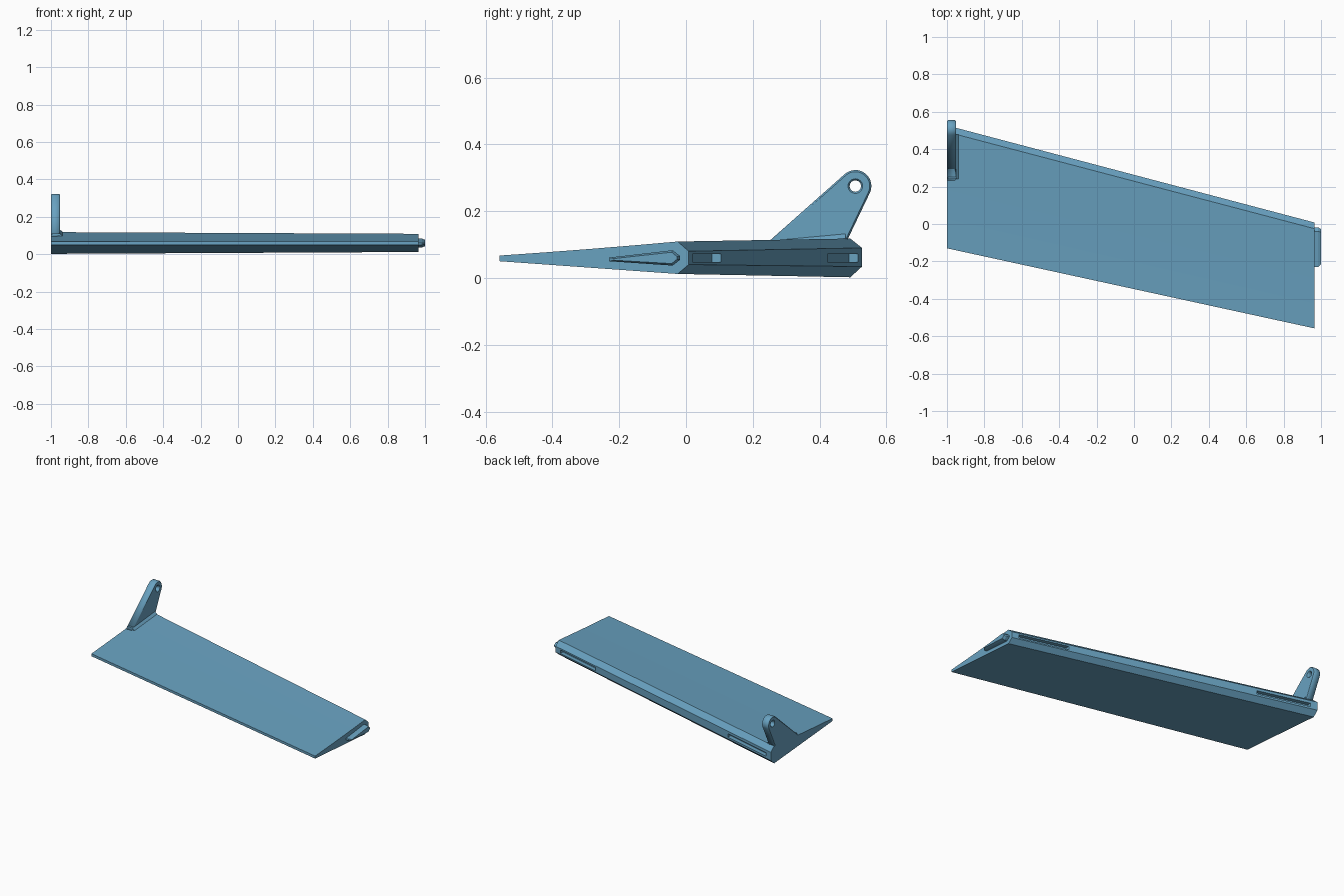
import bpy, bmesh, math
from mathutils import Matrix

if "Cube" in bpy.data.objects:
    bpy.data.objects.remove(bpy.data.objects["Cube"])

blue = bpy.data.materials.new("steel blue")
blue.diffuse_color = (0.14, 0.36, 0.53, 1)
blue.use_nodes = True
blue.node_tree.nodes["Principled BSDF"].inputs["Base Color"].default_value = blue.diffuse_color


def loft(name, *rings):
    """Closed solid through matching rings of 3D points."""
    bm = bmesh.new()
    loops = [[bm.verts.new(p) for p in ring] for ring in rings]
    n = len(loops[0])
    for a, b in zip(loops, loops[1:]):
        for i in range(n):
            bm.faces.new((a[i], a[(i + 1) % n], b[(i + 1) % n], b[i]))
    bm.faces.new(loops[0])
    bm.faces.new(loops[-1])
    bmesh.ops.recalc_face_normals(bm, faces=bm.faces)
    me = bpy.data.meshes.new(name)
    bm.to_mesh(me)
    bm.free()
    me.materials.append(blue)
    ob = bpy.data.objects.new(name, me)
    bpy.context.collection.objects.link(ob)
    return ob


def section(x, tail, crest, nose, top, bottom, nose_lo, nose_hi):
    """Wing section: thin tail, thick crest, blunt chamfered nose."""
    tz0, tz1 = 0.050, 0.067
    pts = [(tail, tz1)]
    for t in (0.25, 0.5, 0.75):          # slightly hollow top skin
        pts.append((tail + t * (crest - tail),
                    tz1 + t * (top - tz1) - 0.006 * t * (1 - t)))
    pts += [(crest, top), (nose, nose_hi), (nose, nose_lo), (crest, bottom), (tail, tz0)]
    return [(x, y, z) for y, z in pts]


# Flap body, swept from the left end to the right end
body = loft("flap_body",
            section(-1.0, -0.13, 0.492, 0.527, 0.118, 0.002, 0.034, 0.090),
            section(0.965, -0.558, -0.025, 0.008, 0.109, 0.012, 0.040, 0.080))


# Hinge slots cut into the nose
def nose_y(x):
    return 0.527 - (x + 1) * 0.264


for label, x0, x1 in (("left", -0.955, -0.61), ("right", 0.60, 0.92)):
    rings = []
    for x in (x0, x1):
        y = nose_y(x)
        rings.append([(x, y + dy, z) for dy, z in
                      ((-0.027, 0.048), (0.05, 0.048), (0.05, 0.071), (-0.027, 0.071))])
    cutter = loft(label + "_slot_cutter", *rings)
    cutter.hide_render = True
    cutter.hide_viewport = True
    mod = body.modifiers.new(label + "_slot", 'BOOLEAN')
    mod.operation = 'DIFFERENCE'
    mod.solver = 'EXACT'
    mod.object = cutter

# Tapered locating peg on the right end
outline = [(-0.23, 0.050), (-0.23, 0.061), (-0.04, 0.083),
           (-0.018, 0.066), (-0.018, 0.054), (-0.04, 0.037)]
inner = [(-0.215, 0.053), (-0.215, 0.058), (-0.043, 0.077),
         (-0.027, 0.064), (-0.027, 0.056), (-0.043, 0.043)]
loft("end_peg",
     [(0.95, y, z) for y, z in outline],
     [(0.985, y, z) for y, z in outline],
     [(1.0, y, z) for y, z in inner])

# Control horn: rounded arm with a pin hole, chamfered edges
cy, cz, r = 0.507, 0.275, 0.048
arm = [(0.215, 0.08), (0.467, 0.08)]
for i in range(17):
    a = math.radians(-28 + i * (131 + 28) / 16)
    arm.append((cy + r * math.cos(a), cz + r * math.sin(a)))
hole = [(cy + 0.017 * math.cos(i * math.tau / 24),
         cz + 0.017 * math.sin(i * math.tau / 24)) for i in range(24)]
cu = bpy.data.curves.new("horn_profile", 'CURVE')
cu.dimensions = '2D'
cu.fill_mode = 'BOTH'
for pts in (arm, hole):
    sp = cu.splines.new('POLY')
    sp.points.add(len(pts) - 1)
    for p, (y, z) in zip(sp.points, pts):
        p.co = (y, z, 0, 1)
    sp.use_cyclic_u = True
bev = 0.005
cu.extrude = 0.024 - bev
cu.bevel_depth = bev
cu.bevel_resolution = 0
cu.offset = -bev
tmp = bpy.data.objects.new("horn_profile", cu)
bpy.context.collection.objects.link(tmp)
bpy.context.view_layer.update()
me = bpy.data.meshes.new_from_object(tmp.evaluated_get(bpy.context.evaluated_depsgraph_get()))
bpy.data.objects.remove(tmp)
me.transform(Matrix(((0, 0, 1, -0.976), (1, 0, 0, 0), (0, 1, 0, 0), (0, 0, 0, 1))))
me.materials.clear()
me.materials.append(blue)
horn = bpy.data.objects.new("control_horn", me)
bpy.context.collection.objects.link(horn)

# Sloped fillet where the horn meets the skin
rings = []
for y, z in ((0.240, 0.095), (0.478, 0.117)):
    rings.append([(-0.995, y, z - 0.03), (-0.995, y, z + 0.016),
                  (-0.953, y, z + 0.016), (-0.936, y, z), (-0.936, y, z - 0.03)])
loft("horn_fillet", *rings)
